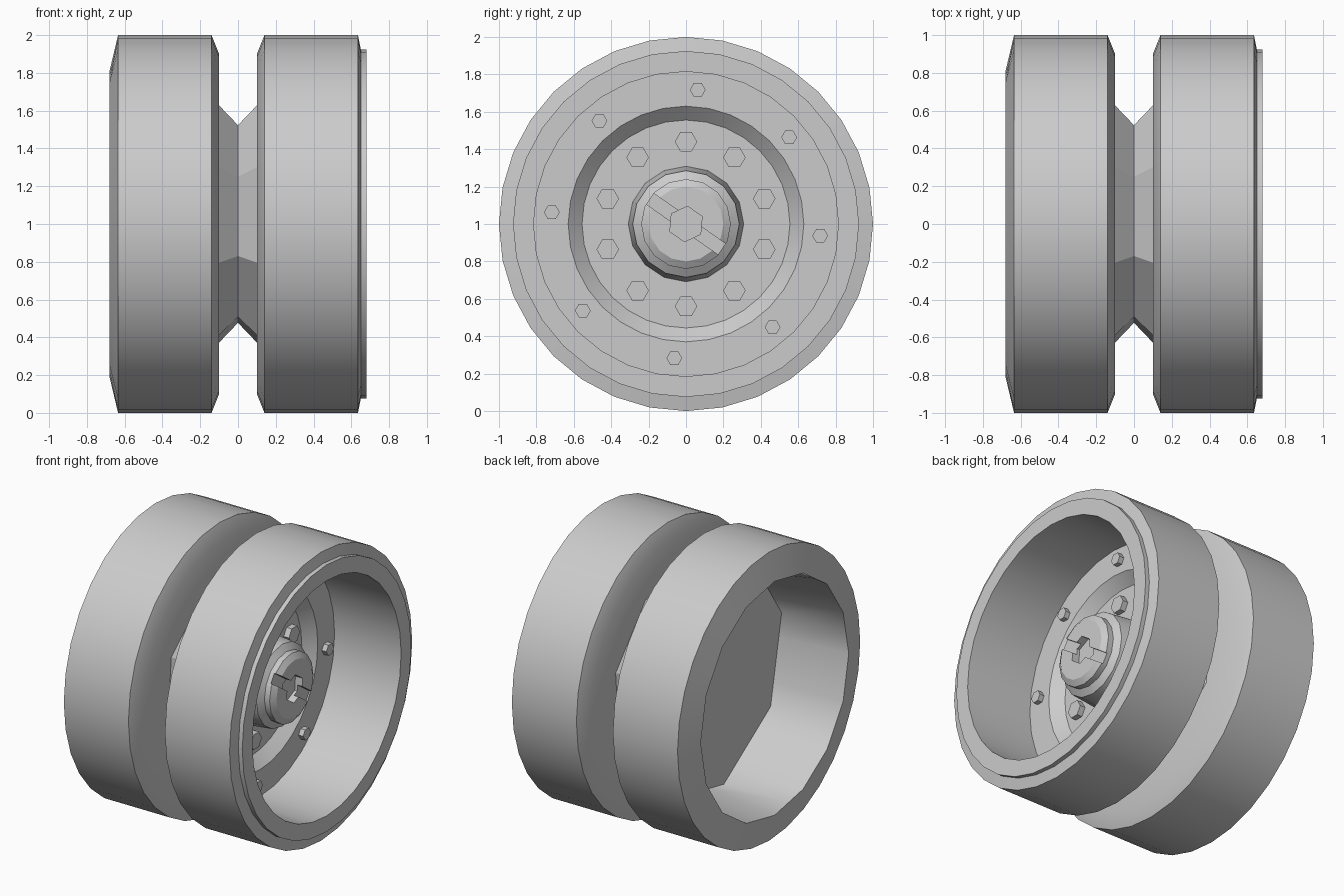
import bpy, bmesh, math
from mathutils import Matrix, Vector

if "Cube" in bpy.data.objects:
    bpy.data.objects.remove(bpy.data.objects["Cube"])

AXIS_Z = 1.0  # wheel axle runs along x at this height


def finish(bm, name, smooth=True):
    bmesh.ops.remove_doubles(bm, verts=bm.verts, dist=1e-5)
    bmesh.ops.recalc_face_normals(bm, faces=bm.faces)
    me = bpy.data.meshes.new(name)
    bm.to_mesh(me)
    bm.free()
    ob = bpy.data.objects.new(name, me)
    bpy.context.collection.objects.link(ob)
    if smooth:
        bpy.ops.object.select_all(action='DESELECT')
        ob.select_set(True)
        bpy.context.view_layer.objects.active = ob
        bpy.ops.object.shade_smooth_by_angle(angle=math.radians(28))
    return ob


def ring_point(r, a, gon=0, phase=0.0):
    """Radius at angle a, either round or following a regular polygon."""
    if gon:
        step = 2 * math.pi / gon
        d = (a - phase) % step - step / 2
        r *= math.cos(step / 2) / math.cos(d)
    return r * math.cos(a), AXIS_Z + r * math.sin(a)


def lathe(name, rings, sides, start=0.0, closed=False, smooth=True):
    """rings: (x, radius[, polygon sides, polygon phase]) around the axle."""
    bm = bmesh.new()
    loops = []
    for x, r, *poly in rings:
        loop = []
        for i in range(sides):
            y, z = ring_point(r, start + 2 * math.pi * i / sides, *poly)
            loop.append(bm.verts.new((x, y, z)))
        loops.append(loop)
    pairs = list(zip(loops, loops[1:]))
    if closed:
        pairs.append((loops[-1], loops[0]))
    for a, b in pairs:
        for i in range(sides):
            j = (i + 1) % sides
            bm.faces.new((a[i], a[j], b[j], b[i]))
    if not closed:
        bm.faces.new(loops[0])
        bm.faces.new(loops[-1])
    return finish(bm, name, smooth)


def bolts(name, count, pitch, first_deg, radius, x0, x1):
    bm = bmesh.new()
    for i in range(count):
        a = math.radians(first_deg) + 2 * math.pi * i / count
        m = (Matrix.Translation(((x0 + x1) / 2, pitch * math.cos(a), AXIS_Z + pitch * math.sin(a)))
             @ Matrix.Rotation(math.pi / 2, 4, 'Y'))
        bmesh.ops.create_cone(bm, cap_ends=True, segments=6, radius1=radius,
                              radius2=radius, depth=x1 - x0, matrix=m)
    return finish(bm, name, smooth=False)


# Outer wheel: tyre, lip, barrel and dished plate
lathe("outer_wheel", [
    (0.10, 0.55), (0.10, 0.90), (0.14, 1.0), (0.635, 1.0), (0.65, 0.925),
    (0.68, 0.925), (0.68, 0.815), (0.17, 0.815), (0.17, 0.63), (0.09, 0.545)], 32)

# Inner wheel: round tyre with a flat octagonal back plate
oct_phase = math.radians(168.75)
lathe("inner_wheel", [
    (-0.10, 0.55), (-0.10, 0.90), (-0.14, 1.0), (-0.635, 1.0), (-0.68, 0.81, 16, 0.0),
    (-0.18, 0.805, 8, oct_phase)], 32)

# Waisted octagonal spacer between the wheels
lathe("spacer", [(-0.10, 0.66), (0.0, 0.55), (0.10, 0.66)], 8,
      start=math.radians(18), smooth=False)

# Hub with bevelled cap
hub = lathe("hub", [(0.085, 0.31), (0.34, 0.285), (0.37, 0.24), (0.41, 0.24), (0.435, 0.20)], 16)


# Slot and hexagonal recess cut into the cap
def cut(target, bm):
    cutter = finish(bm, "slot_cutter", smooth=False)
    cutter.hide_render = True
    mod = target.modifiers.new("cut", 'BOOLEAN')
    mod.operation = 'DIFFERENCE'
    mod.solver = 'EXACT'
    mod.object = cutter
    # apply ahead of the smoothing modifier, if any
    bpy.ops.object.select_all(action='DESELECT')
    target.select_set(True)
    bpy.context.view_layer.objects.active = target
    bpy.ops.object.modifier_apply(modifier=mod.name)
    bpy.data.objects.remove(cutter)


place = Matrix.Translation((0.445, 0, AXIS_Z)) @ Matrix.Rotation(math.radians(-35), 4, 'X')
bm = bmesh.new()
bmesh.ops.create_cube(bm, size=1, matrix=place @ Matrix.Diagonal((0.09, 0.7, 0.07, 1)))
cut(hub, bm)
bm = bmesh.new()
bmesh.ops.create_cone(bm, cap_ends=True, segments=6, radius1=0.095, radius2=0.095, depth=0.13,
                      matrix=place @ Matrix.Rotation(math.pi / 2, 4, 'Y'))
cut(hub, bm)

# Bolt circles
bolts("rim_bolts", 8, 0.72, 85, 0.042, 0.165, 0.205)
bolts("plate_bolts", 10, 0.44, 90, 0.06, 0.085, 0.14)
